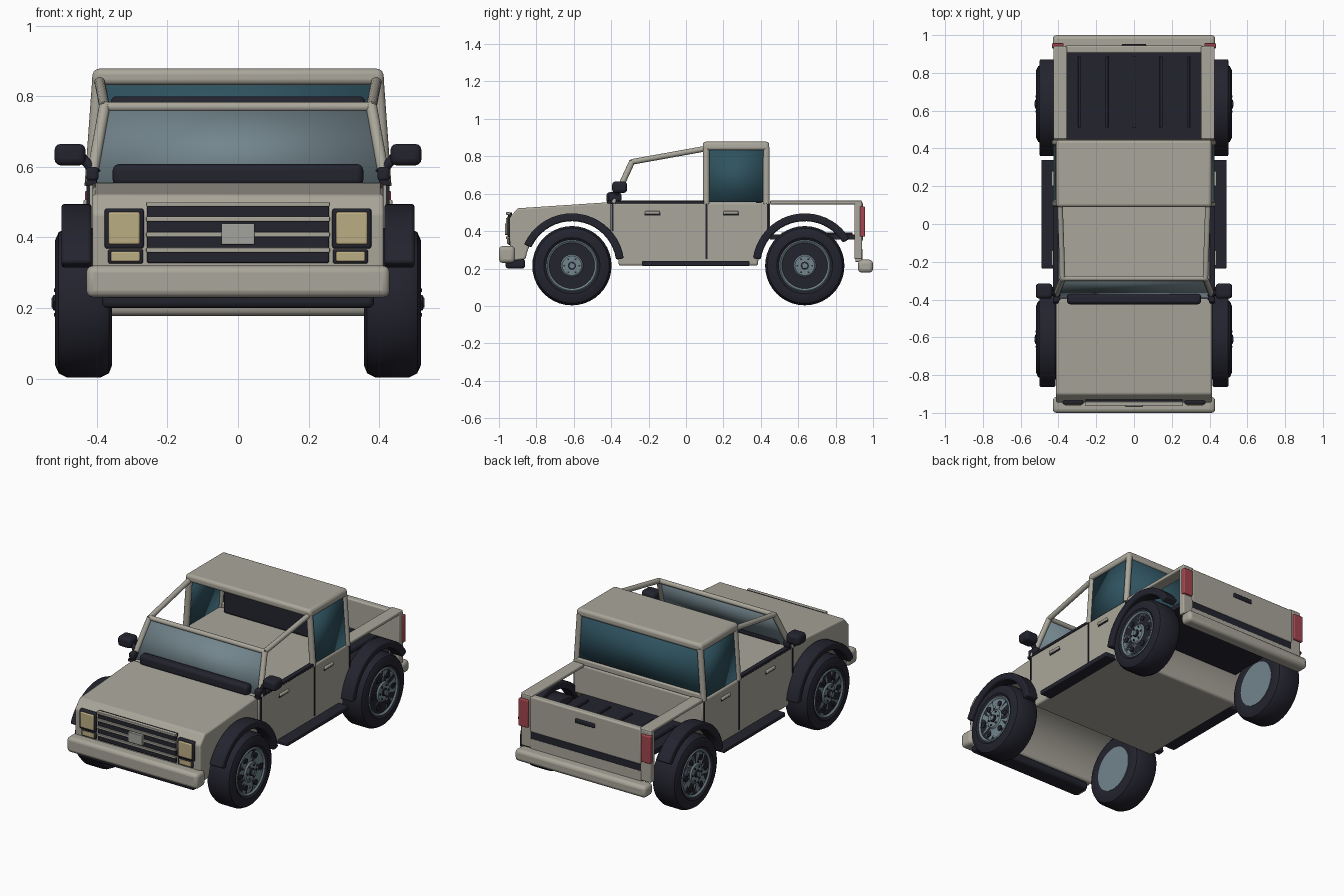
import bpy, bmesh, math
from mathutils import Vector

if "Cube" in bpy.data.objects:
    bpy.data.objects.remove(bpy.data.objects["Cube"])

def material(name, rgb):
    m = bpy.data.materials.new(name)
    m.diffuse_color = (*rgb, 1)
    m.use_nodes = True
    m.node_tree.nodes["Principled BSDF"].inputs["Base Color"].default_value = m.diffuse_color
    return m

BEIGE = material("beige paint", (0.40, 0.38, 0.325))
DARK = material("dark trim", (0.017, 0.017, 0.028))
GLASS = material("teal glass", (0.028, 0.085, 0.115))
STEEL = material("blue grey", (0.17, 0.235, 0.265))
LAMP = material("lamp yellow", (0.50, 0.42, 0.23))
RED = material("lamp red", (0.36, 0.06, 0.075))
SILVER = material("silver", (0.36, 0.36, 0.34))

def finish(name, bm, mat, bevel=0, segs=3):
    bmesh.ops.recalc_face_normals(bm, faces=bm.faces[:])
    me = bpy.data.meshes.new(name)
    bm.to_mesh(me)
    bm.free()
    ob = bpy.data.objects.new(name, me)
    bpy.context.collection.objects.link(ob)
    me.materials.append(mat)
    if bevel:
        b = ob.modifiers.new("bevel", 'BEVEL')
        b.width, b.segments, b.limit_method, b.angle_limit = bevel, segs, 'ANGLE', math.radians(40)
    bpy.ops.object.select_all(action='DESELECT')
    ob.select_set(True)
    bpy.context.view_layer.objects.active = ob
    bpy.ops.object.shade_smooth_by_angle(angle=math.radians(35))
    return ob

def box(name, x, y, z, mat, bevel=0, top=None):
    """Box from ranges; top scales the x extent of the upper face."""
    bm = bmesh.new()
    bmesh.ops.create_cube(bm, size=1)
    for v in bm.verts:
        p = [r[0] if c < 0 else r[1] for c, r in zip(v.co, (x, y, z))]
        if top and v.co.z > 0:
            p[0] *= top
        v.co = p
    return finish(name, bm, mat, bevel)

def pair(name, x, y, z, mat, bevel=0, top=None):
    box(name + "_right", x, y, z, mat, bevel, top)
    box(name + "_left", (-x[1], -x[0]), y, z, mat, bevel, top)

def extrude(name, pts, x0, x1, mat, bevel=0, segs=3):
    """Side profile (y, z) extruded along x."""
    bm = bmesh.new()
    f = bm.faces.new([bm.verts.new((x0, y, z)) for y, z in pts])
    r = bmesh.ops.extrude_face_region(bm, geom=[f])
    for v in r['geom']:
        if isinstance(v, bmesh.types.BMVert):
            v.co.x = x1
    return finish(name, bm, mat, bevel, segs)

def arc(cy, r, a0, a1, n=20):
    return [(cy + r * math.cos(math.radians(a0 + (a1 - a0) * i / n)),
             AXLE_Z + r * math.sin(math.radians(a0 + (a1 - a0) * i / n))) for i in range(n + 1)]

def lathe(name, prof, cy, side, mat, n=40):
    """Profile (x, radius) spun about the axle."""
    bm = bmesh.new()
    rings = []
    for x, r in prof:
        rings.append([bm.verts.new((side * x, cy + r * math.cos(2 * math.pi * i / n),
                                    AXLE_Z + r * math.sin(2 * math.pi * i / n))) for i in range(n)])
    for a, b in zip(rings, rings[1:]):
        for i in range(n):
            bm.faces.new((a[i], a[(i + 1) % n], b[(i + 1) % n], b[i]))
    bm.faces.new(rings[0])
    bm.faces.new(rings[-1])
    return finish(name, bm, mat)

def tube(name, a, b, r, mat):
    a, b = Vector(a), Vector(b)
    bm = bmesh.new()
    bmesh.ops.create_cone(bm, cap_ends=True, segments=14, radius1=r, radius2=r, depth=(b - a).length)
    rot = (b - a).to_track_quat('Z', 'Y')
    for v in bm.verts:
        v.co = rot @ v.co + (a + b) / 2
    return finish(name, bm, mat)

def quad(name, pts, mat, thick=0.008):
    bm = bmesh.new()
    bm.faces.new([bm.verts.new(p) for p in pts])
    ob = finish(name, bm, mat)
    s = ob.modifiers.new("thickness", 'SOLIDIFY')
    s.thickness, s.offset = thick, 0

AXLE_Z, FRONT, REAR = 0.215, -0.61, 0.635

# Painted lower body with full-width wheel arches
extrude("front_body", [(-0.94, 0.24), (-0.945, 0.47), (-0.90, 0.522), (-0.40, 0.555)]
        + arc(FRONT, 0.25, 33, 172), -0.413, 0.413, BEIGE, 0.035, 4)
extrude("cab_body", [(-0.398, 0.553), (0.45, 0.553)] + arc(REAR, 0.25, 138, 180, 8)
        + arc(FRONT, 0.25, 0, 32, 8), -0.427, 0.427, BEIGE, 0.012)

# Wheels and arch flares
for cy, end, a0, a1 in ((FRONT, "front", 8, 156), (REAR, "rear", 31, 172)):
    for s, sd in ((1, "right"), (-1, "left")):
        tag = f"{end}_{sd}"
        lathe("tyre_" + tag, [(0.362, 0.13), (0.357, 0.15), (0.357, 0.178), (0.366, 0.20), (0.39, 0.212),
              (0.485, 0.212), (0.508, 0.20), (0.518, 0.178), (0.518, 0.15), (0.508, 0.136)], cy, s, DARK)
        lathe("rim_" + tag, [(0.359, 0.132), (0.512, 0.138), (0.516, 0.132), (0.508, 0.122),
              (0.508, 0.06), (0.516, 0.052), (0.516, 0.03)], cy, s, STEEL)
        lathe("hub_" + tag, [(0.50, 0.022), (0.523, 0.022), (0.525, 0.018)], cy, s, DARK, 16)
        lathe("hub_cap_" + tag, [(0.50, 0.016), (0.528, 0.014)], cy, s, STEEL, 16)
        for k in range(6):
            a = math.radians(60 * k)
            y, z = cy + 0.092 * math.cos(a), AXLE_Z + 0.092 * math.sin(a)
            tube(f"rim_hole_{tag}_{k}", (s * 0.50, y, z), (s * 0.514, y, z), 0.016, DARK)
            y, z = cy + 0.04 * math.cos(a), AXLE_Z + 0.04 * math.sin(a)
            tube(f"lug_{tag}_{k}", (s * 0.51, y, z), (s * 0.521, y, z), 0.005, DARK)
        extrude("flare_" + tag, arc(cy, 0.28, a0, a1) + arc(cy, 0.238, a1, a0),
                s * 0.415, s * 0.50, DARK, 0.008, 2)

# Bumpers, skid and running boards
box("front_bumper", (-0.43, 0.43), (-1.0, -0.915), (0.23, 0.32), BEIGE, 0.02)
box("front_skid", (-0.385, 0.385), (-0.965, -0.86), (0.20, 0.25), DARK, 0.015)
box("rear_bumper", (-0.43, 0.43), (0.92, 1.0), (0.178, 0.247), BEIGE, 0.02)
pair("running_board", (0.41, 0.49), (-0.235, 0.34), (0.214, 0.24), DARK, 0.006)

# Grille and lamps
box("grille_panel", (-0.258, 0.258), (-0.951, -0.93), (0.328, 0.50), DARK, 0.004)
for i, z in enumerate((0.494, 0.452, 0.408, 0.364)):
    box(f"grille_bar_{i}", (-0.26, 0.26), (-0.962, -0.94), (z - 0.007, z + 0.007), BEIGE, 0.003)
box("grille_plate", (-0.047, 0.047), (-0.968, -0.945), (0.38, 0.44), SILVER, 0.003)
pair("headlamp_frame", (0.267, 0.378), (-0.955, -0.92), (0.368, 0.482), DARK, 0.008)
pair("headlamp", (0.278, 0.367), (-0.962, -0.94), (0.38, 0.472), LAMP, 0.006)
pair("signal_frame", (0.269, 0.368), (-0.95, -0.92), (0.326, 0.366), DARK, 0.005)
pair("signal_lamp", (0.278, 0.36), (-0.956, -0.94), (0.332, 0.36), LAMP, 0.004)

# Open windscreen frame, cowl and roof rails
box("cowl", (-0.355, 0.355), (-0.425, -0.37), (0.545, 0.608), DARK, 0.018)
quad("windscreen", [(-0.40, -0.385, 0.555), (0.40, -0.385, 0.555), (0.372, -0.29, 0.765), (-0.372, -0.29, 0.765)], STEEL)
tube("windscreen_header", (-0.38, -0.288, 0.77), (0.38, -0.288, 0.77), 0.014, BEIGE)
for s, sd in ((1, "right"), (-1, "left")):
    tube("front_pillar_" + sd, (s * 0.418, -0.39, 0.55), (s * 0.378, -0.288, 0.772), 0.016, BEIGE)
    tube("roof_rail_" + sd, (s * 0.378, -0.29, 0.77), (s * 0.392, 0.11, 0.842), 0.015, BEIGE)
    # Rear cab pillars and side glass
    for nm, y in (("middle", 0.108), ("back", 0.43)):
        tube(f"{nm}_pillar_{sd}", (s * 0.417, y, 0.545), (s * 0.395, y, 0.85), 0.018, BEIGE)
    quad("side_glass_" + sd, [(s * 0.417, 0.11, 0.555), (s * 0.417, 0.43, 0.555),
                              (s * 0.397, 0.43, 0.84), (s * 0.397, 0.11, 0.84)], GLASS)
    tube("mirror_arm_" + sd, (s * 0.40, -0.375, 0.58), (s * 0.45, -0.36, 0.635), 0.014, DARK)
pair("mirror", (0.432, 0.52), (-0.395, -0.315), (0.604, 0.665), DARK, 0.018)
pair("mirror_base", (0.395, 0.43), (-0.415, -0.345), (0.56, 0.60), DARK, 0.01)

# Rear cab roof, rear glass and inner bulkhead
box("roof", (-0.416, 0.416), (0.09, 0.445), (0.832, 0.878), BEIGE, 0.016, 0.985)
quad("rear_glass", [(-0.41, 0.432, 0.555), (0.41, 0.432, 0.555), (0.395, 0.432, 0.84), (-0.395, 0.432, 0.84)], GLASS)
box("rear_sill", (-0.415, 0.415), (0.42, 0.447), (0.55, 0.585), BEIGE, 0.008)
box("seat_back", (-0.36, 0.36), (0.37, 0.41), (0.55, 0.80), DARK, 0.015)

# Door seams, belt strips and handles
for i, y in enumerate((-0.392, 0.11, 0.438)):
    pair(f"door_seam_{i}", (0.42, 0.4295), (y - 0.005, y + 0.005), (0.25 if i == 1 else 0.40, 0.55), DARK)
pair("belt_strip", (0.40, 0.43), (-0.42, 0.10), (0.547, 0.563), DARK, 0.003)
for i, y in enumerate((-0.18, 0.24)):
    pair(f"door_handle_{i}", (0.42, 0.438), (y - 0.04, y + 0.04), (0.49, 0.507), BEIGE, 0.005)
    pair(f"handle_recess_{i}", (0.42, 0.43), (y - 0.043, y + 0.043), (0.484, 0.495), DARK)

# Open cargo bed with ribs and rails
box("bed_floor", (-0.365, 0.365), (0.45, 0.92), (0.355, 0.383), DARK)
for i in range(5):
    x = -0.288 + 0.144 * i
    box(f"bed_rib_{i}", (x - 0.008, x + 0.008), (0.51, 0.89), (0.38, 0.392), DARK, 0.003)
pair("bed_rail", (0.355, 0.427), (0.45, 0.94), (0.543, 0.563), BEIGE, 0.005)

# Tailgate and tail lamps
box("tailgate", (-0.365, 0.365), (0.905, 0.945), (0.345, 0.555), BEIGE, 0.008)
pair("tail_post", (0.36, 0.427), (0.90, 0.942), (0.25, 0.555), BEIGE, 0.006)
box("rear_dark_strip", (-0.365, 0.365), (0.905, 0.94), (0.30, 0.35), DARK)
box("rear_valance", (-0.365, 0.365), (0.905, 0.943), (0.235, 0.305), BEIGE, 0.004)
box("tailgate_handle", (-0.065, 0.065), (0.94, 0.953), (0.482, 0.508), DARK, 0.006)
pair("tail_lamp", (0.372, 0.434), (0.93, 0.957), (0.37, 0.532), RED, 0.005)
